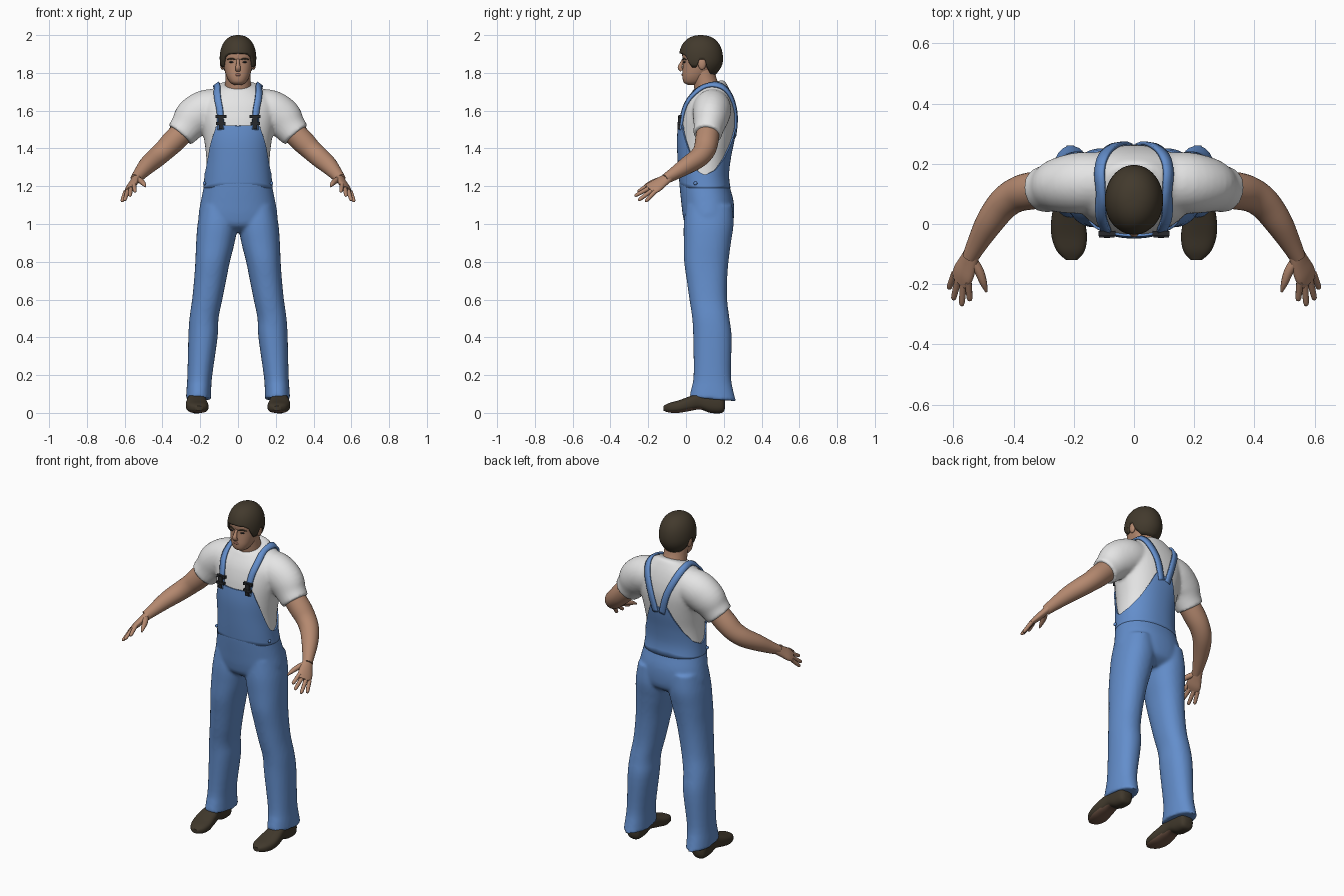
import bpy, bmesh, math
from mathutils import Vector
from mathutils.bvhtree import BVHTree

if "Cube" in bpy.data.objects:
    bpy.data.objects.remove(bpy.data.objects["Cube"])

COLOURS = {
    "skin": (0.46, 0.25, 0.16), "lip": (0.33, 0.15, 0.11), "hair_brown": (0.055, 0.042, 0.026),
    "shirt_white": (0.78, 0.78, 0.78), "denim_blue": (0.125, 0.27, 0.60),
    "buckle_black": (0.02, 0.022, 0.025), "shoe_brown": (0.052, 0.04, 0.025), "sole_tan": (0.16, 0.09, 0.06),
}
MATS = {}
for key, rgb in COLOURS.items():
    MATS[key] = bpy.data.materials.new(key)
    MATS[key].diffuse_color = (*rgb, 1)


def cat(rows, sub=4):
    """Smooth curve through rows of numbers."""
    out, n = [], len(rows)
    for i in range(n - 1):
        p0, p1, p2, p3 = rows[max(i - 1, 0)], rows[i], rows[i + 1], rows[min(i + 2, n - 1)]
        for k in range(sub):
            t = k / sub
            out.append(tuple(0.5 * (2 * b + (c - a) * t + (2 * a - 5 * b + 4 * c - d) * t * t
                       + (3 * b - a - 3 * c + d) * t ** 3) for a, b, c, d in zip(p0, p1, p2, p3)))
    return out + [tuple(rows[-1])]


def table(rows, v):
    """Linear lookup, first column is the key."""
    for a, b in zip(rows, rows[1:]):
        if v <= b[0]:
            t = max(0, (v - a[0]) / (b[0] - a[0]))
            return [p + (q - p) * t for p, q in zip(a, b)]
    return list(rows[-1])


def sgnpow(v, e):
    return math.copysign(abs(v) ** (2 / e), v)


def loft(bm, rings, n=32, e=2.0):
    """Skin rings of (centre, U, V) and cap both ends."""
    loops = []
    for c, u, v in rings:
        loops.append([bm.verts.new(c + u * sgnpow(math.cos(a), e) + v * sgnpow(math.sin(a), e))
                      for a in (2 * math.pi * k / n for k in range(n))])
    for a, b in zip(loops, loops[1:]):
        for k in range(n):
            bm.faces.new((a[k], a[(k + 1) % n], b[(k + 1) % n], b[k]))
    bm.faces.new(loops[0])
    bm.faces.new(loops[-1])


def upright(rows, sub=4):
    """Level rings from (z, x0, x1, y0, y1, tilt)."""
    return [(Vector(((x0 + x1) / 2, (y0 + y1) / 2, z)), Vector(((x1 - x0) / 2, 0, 0)),
             Vector((0, (y1 - y0) / 2, t * (y1 - y0) / 2))) for z, x0, x1, y0, y1, t in cat(rows, sub)]


def tube(pts, ref=(0, 1, 0), sub=4):
    """Rings along a path of (x, y, z, ru, rv); ru lies across ref, rv along it."""
    d = cat(pts, sub)
    out = []
    for i, p in enumerate(d):
        t = (Vector(d[min(i + 1, len(d) - 1)][:3]) - Vector(d[max(i - 1, 0)][:3])).normalized()
        u = t.cross(Vector(ref)).normalized()
        out.append((Vector(p[:3]), u * p[3], u.cross(t) * p[4]))
    return out


def finish(name, bm, mat, mirror=False, fuse=0, thick=0, offset=-1, recalc=True):
    if recalc:
        bmesh.ops.recalc_face_normals(bm, faces=bm.faces)
    me = bpy.data.meshes.new(name)
    bm.to_mesh(me)
    bm.free()
    ob = bpy.data.objects.new(name, me)
    bpy.context.collection.objects.link(ob)
    for m in mat.split(","):
        me.materials.append(MATS[m])
    bpy.ops.object.select_all(action='DESELECT')
    bpy.context.view_layer.objects.active = ob
    ob.select_set(True)
    bpy.ops.object.shade_smooth_by_angle(angle=math.radians(50))
    if thick:
        s = ob.modifiers.new("thick", 'SOLIDIFY')
        s.thickness, s.offset = thick, offset
    if fuse:
        r = ob.modifiers.new("fuse", 'REMESH')
        r.mode, r.voxel_size, r.use_smooth_shade = 'VOXEL', fuse, True
        s = ob.modifiers.new("relax", 'SMOOTH')
        s.iterations, s.factor = 6, 0.5
    if mirror:
        ob.modifiers.new("mirror", 'MIRROR')
    return ob


def part(name, rings, mat, e=2.0, n=32, **kw):
    bm = bmesh.new()
    loft(bm, rings, n, e)
    return finish(name, bm, mat, **kw)


def ball(name, c, r, mat, **kw):
    bm = bmesh.new()
    bmesh.ops.create_uvsphere(bm, u_segments=16, v_segments=10, radius=1)
    for v in bm.verts:
        v.co = Vector(c) + Vector(v.co[k] * r[k] for k in range(3))
    return finish(name, bm, mat, **kw)


def shell(name, surf, bottom, top, mat, thick, n=96, m=16):
    """Curved sheet whose upper and lower edges vary with the angle from the front."""
    bm = bmesh.new()
    cols = []
    for i in range(n):
        a = -math.pi + 2 * math.pi * i / n
        lo, hi = bottom(abs(a)), top(abs(a))
        cols.append([bm.verts.new(surf(a, lo + (hi - lo) * math.sin(j / m * math.pi / 2))) for j in range(m + 1)])
    for i in range(n):
        p, q = cols[i], cols[(i + 1) % n]
        for j in range(m):
            bm.faces.new((p[j], q[j], q[j + 1], p[j + 1]))
    bmesh.ops.remove_doubles(bm, verts=bm.verts, dist=1e-5)
    return finish(name, bm, mat, thick=thick, recalc=False)


# Shirt: trunk and sleeves fused; rows are z, y front, y back, half width, tilt
TRUNK = [(1.15, -.02, .235, .18, 0), (1.25, -.03, .22, .17, 0), (1.35, -.037, .23, .168, 0),
         (1.45, -.04, .25, .18, 0), (1.55, -.03, .262, .2, 0), (1.62, -.012, .257, .205, 0),
         (1.67, .005, .242, .18, .1), (1.71, .025, .222, .135, .2), (1.737, .042, .2, .095, .3),
         (1.742, .07, .17, .05, .3)]
bm = bmesh.new()
loft(bm, upright([(z, -w, w, a, b, t) for z, a, b, w, t in TRUNK]), 48, 2.2)
for s in (1, -1):
    loft(bm, tube([(s * .09, .14, 1.615, .10, .095), (s * .17, .137, 1.602, .108, .102),
                   (s * .235, .13, 1.56, .106, .094), (s * .275, .12, 1.51, .088, .08),
                   (s * .307, .113, 1.472, .08, .076)]))
shirt = finish("shirt", bm, "shirt_white", fuse=.009)

# Trousers: seat and legs fused
bm = bmesh.new()
loft(bm, upright([(z, -w, w, a, b, 0) for z, a, b, w in
                  [(1.24, -.036, .228, .176), (1.2, -.034, .231, .181), (1.12, -.026, .252, .197),
                   (1.04, -.016, .254, .209), (.99, 0, .24, .19), (.955, .05, .19, .12)]]), 48, 2.2)
LEG = [(1.1, .02, .195, .0, .245), (1.0, .003, .214, -.012, .252), (.9, .018, .222, -.012, .238),
       (.8, .043, .226, -.01, .225), (.7, .063, .233, .004, .218), (.6, .083, .243, .018, .218),
       (.5, .103, .257, .033, .23), (.4, .108, .263, .038, .242), (.2, .136, .268, .04, .238),
       (.12, .142, .273, .028, .252), (.072, .142, .276, .016, .265)]
for s in (1, -1):
    loft(bm, upright([(z, s * a, s * b, c, d, -.08 if z < .15 else 0) for z, a, b, c, d in LEG]), 32, 2.2)
finish("trousers", bm, "denim_blue", fuse=.009)

# Bib: sheet over the trunk, high at front and back, low at the sides
DENSE = cat(TRUNK[:7], 6)


def trunk_surface(a, z):
    _, y0, y1, w, _ = table(DENSE, z)
    g = .008
    return Vector(((w + g) * sgnpow(math.sin(a), 2.2), (y0 + y1) / 2 - ((y1 - y0) / 2 + g) * sgnpow(math.cos(a), 2.2), z))


EDGE = [(0, 1.52), (.56, 1.525), (.62, 1.5), (.9, 1.42), (1.15, 1.34), (1.35, 1.28), (1.6, 1.26),
        (2.0, 1.285), (2.4, 1.35), (2.7, 1.43), (2.93, 1.51), (3.15, 1.49)]
shell("bib", trunk_surface, lambda a: 1.19, lambda a: table(EDGE, a)[1], "denim_blue", .008)

# Shoulder straps and buckles laid on the shirt
bvh = BVHTree.FromObject(shirt, bpy.context.evaluated_depsgraph_get())
path = [Vector(p) for p in cat([(.097, -.05, 1.5), (.1, -.03, 1.6), (.112, .02, 1.68), (.12, .09, 1.75),
                                (.112, .18, 1.73), (.09, .235, 1.67), (.055, .27, 1.58), (.022, .27, 1.46)], 6)]
bm = bmesh.new()
rows = []
for i, p in enumerate(path):
    t = path[min(i + 1, len(path) - 1)] - path[max(i - 1, 0)]
    side = t.cross(bvh.find_nearest(p)[1]).normalized() * .018
    row = []
    for k in (-1, 0, 1):
        co, no = bvh.find_nearest(p + side * k)[:2]
        row.append(bm.verts.new(co + no * .008))
    rows.append(row)
for a, b in zip(rows, rows[1:]):
    for k in (0, 1):
        bm.faces.new((a[k], a[k + 1], b[k + 1], b[k]))
finish("straps", bm, "denim_blue", mirror=True, thick=.012, offset=0)

bm = bmesh.new()
for z, w, h in ((1.575, .056, .016), (1.555, .026, .04), (1.535, .05, .014), (1.515, .02, .02)):
    co, no = bvh.find_nearest(Vector((.098, -.06, z)))[:2]
    new = bmesh.ops.create_cube(bm, size=1)["verts"]
    for v in new:
        v.co = co + no * .016 + Vector((v.co.x * w, v.co.y * .016, v.co.z * h))
finish("buckles", bm, "buckle_black", mirror=True)
ball("side_buttons", (.178, .05, 1.215), (.008, .01, .01), "denim_blue", mirror=True)

# Arms and hands
part("arms", tube([(.26, .12, 1.52, .062, .06), (.34, .11, 1.44, .062, .062), (.39, .097, 1.39, .056, .058),
                   (.435, .065, 1.35, .053, .053), (.48, .005, 1.31, .047, .046), (.52, -.065, 1.265, .035, .034),
                   (.543, -.11, 1.238, .028, .026)]), "skin", mirror=True)
across = Vector((.68, .42, -.6))
bm = bmesh.new()
loft(bm, tube([(.535, -.09, 1.248, .022, .028), (.551, -.13, 1.222, .02, .037), (.567, -.165, 1.198, .018, .044),
               (.58, -.192, 1.18, .011, .038)], across), 20)
KNUCKLES = (-.034, -.012, .011, .032)
TIPS = ((.545, -.255, 1.17), (.572, -.272, 1.148), (.6, -.252, 1.125), (.615, -.215, 1.118))
for off, tip in zip(KNUCKLES, TIPS):
    a, b = Vector((.574, -.178, 1.19)) + across * off, Vector(tip)
    loft(bm, tube([(*a, .012, .012), (*a.lerp(b, .5), .011, .011), (*a.lerp(b, .9), .009, .009), (*b, .003, .003)], across), 10)
loft(bm, tube([(.54, -.115, 1.24, .016, .016), (.515, -.155, 1.228, .016, .015), (.5, -.195, 1.213, .012, .012),
               (.49, -.225, 1.198, .004, .004)], across), 12)
finish("hands", bm, "skin", mirror=True)

# Head, neck and face
part("neck", tube([(0, .125, 1.64, .085, .08), (0, .115, 1.7, .072, .07), (0, .1, 1.76, .067, .062),
                   (0, .09, 1.82, .066, .06)]), "skin")
part("head", upright([(z, -w, w, a, b, 0) for z, a, b, w in
                      [(1.737, .008, .055, .022), (1.75, -.012, .085, .042), (1.78, -.019, .115, .06),
                       (1.82, -.018, .15, .073), (1.86, -.016, .17, .081), (1.9, -.02, .178, .084),
                       (1.94, -.01, .175, .08), (1.975, .03, .14, .05)]]), "skin", e=2.25)
part("nose", tube([(0, -.014, 1.872, .006, .008), (0, -.024, 1.85, .009, .009), (0, -.032, 1.828, .012, .014),
                   (0, -.022, 1.812, .009, .014)], (1, 0, 0)), "skin", n=16)
ball("ears", (.083, .085, 1.848), (.012, .021, .032), "skin", mirror=True)
ball("eyes", (.034, -.007, 1.857), (.013, .008, .005), "buckle_black", mirror=True)
part("brows", tube([(.014, -.017, 1.869, .003, .003), (.035, -.013, 1.876, .004, .005),
                    (.058, .001, 1.87, .002, .003)], (0, 1, 0)), "hair_brown", n=10, mirror=True)
part("mouth", tube([(-.026, -.008, 1.788, .002, .003), (0, -.018, 1.79, .007, .006), (.026, -.008, 1.788, .002, .003)]),
     "lip", n=10)


# Hair cap with a short fringe, sideburns and nape
def hair_surface(a, z):
    u = (z - 1.87) / .13
    r = max(0, 1 - abs(u) ** 2.3) ** (1 / 2.3) if u > 0 else 1 - .9 * u * u
    return Vector((.097 * r * math.sin(a), .079 - .117 * r * math.cos(a), z))


HAIRLINE = [(0, 1.905), (.6, 1.9), (.85, 1.885), (1.1, 1.83), (1.35, 1.828), (1.5, 1.872), (1.75, 1.872),
            (1.9, 1.825), (2.2, 1.795), (3.15, 1.785)]
shell("hair", hair_surface, lambda a: table(HAIRLINE, a)[1], lambda a: 2.0, "hair_brown", .016)

# Shoes: rows are y, half width, underside, top
SHOE = [(.207, .022, .025, .065), (.19, .042, .0, .1), (.13, .046, .0, .112), (.075, .046, .018, .108),
        (.02, .055, .01, .088), (-.04, .059, .0, .066), (-.09, .046, .002, .052), (-.12, .018, .012, .036)]
shoe = part("shoes", [(Vector((.219 + .1 * min(y, 0), y, (b + t) / 2)), Vector((w, 0, 0)), Vector((0, 0, (t - b) / 2)))
                      for y, w, b, t in cat(SHOE)], "shoe_brown,sole_tan", e=2.7, mirror=True)
for f in shoe.data.polygons:
    f.material_index = int(f.normal.z < -.7 and f.center.y < .09)

for m in bpy.data.materials:
    if m.users and not m.is_grease_pencil:
        m.use_nodes = True
        m.node_tree.nodes["Principled BSDF"].inputs["Base Color"].default_value = m.diffuse_color
